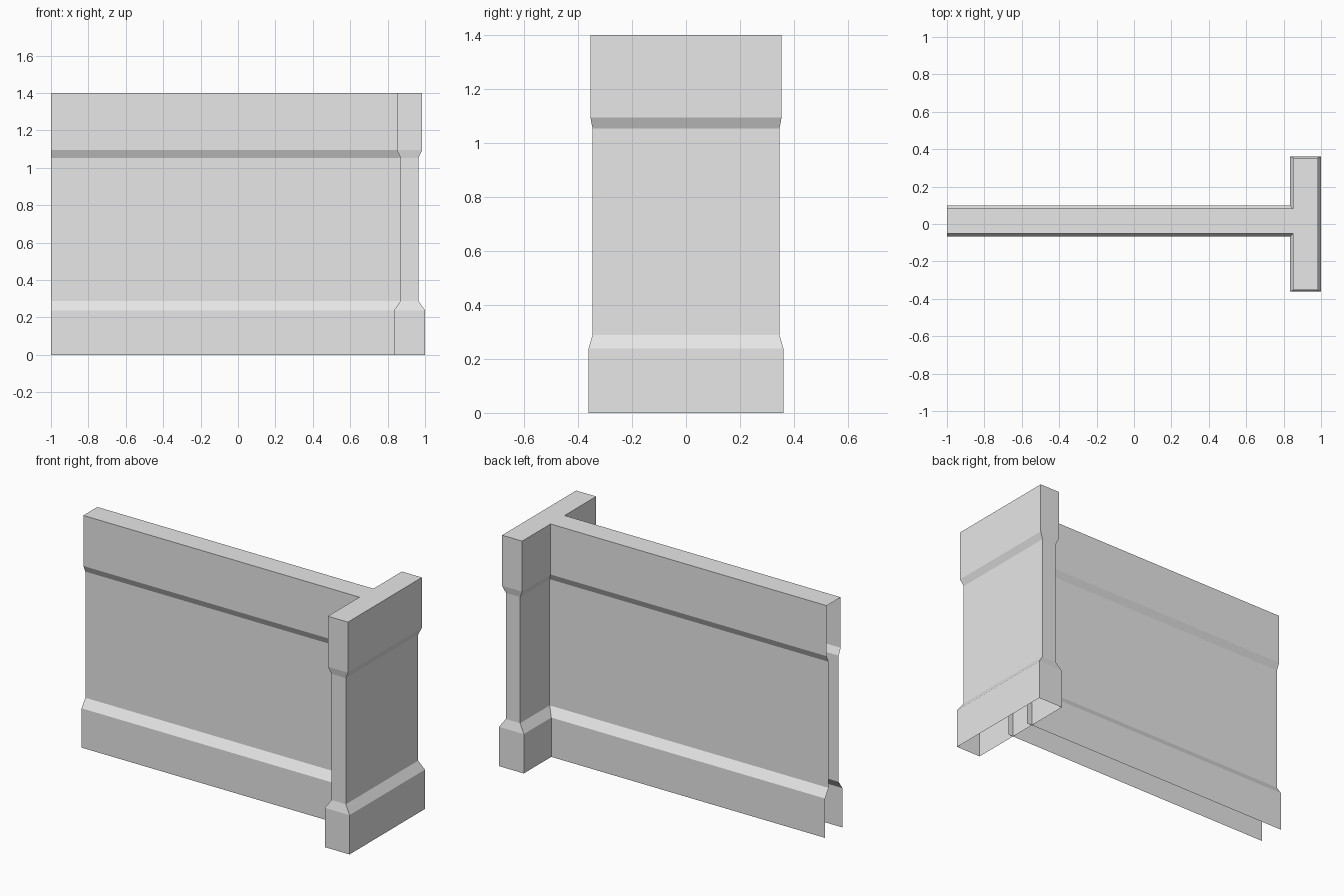
import bpy
import bmesh

cube = bpy.data.objects.get("Cube")
if cube:
    bpy.data.objects.remove(cube, do_unlink=True)

# Plain grey plaster
grey = bpy.data.materials.new("plain_grey")
grey.use_nodes = True
colour = (0.8, 0.8, 0.8, 1.0)
grey.diffuse_color = colour
grey.node_tree.nodes["Principled BSDF"].inputs["Base Color"].default_value = colour

# Heights of the moulding, with half thickness and half pier length at each
LEVELS = [
    (0.0, 0.083, 0.361),
    (0.238, 0.083, 0.361),
    (0.289, 0.048, 0.346),
    (1.053, 0.048, 0.346),
    (1.094, 0.067, 0.354),
    (1.4, 0.067, 0.354),
]
PIER_X = 0.917
WALL_Y = 0.015


def shell(name, rings, sides):
    """Thin stacked shell with a top and an open base; sides: 0 front, 1 +x, 2 back, 3 -x."""
    bm = bmesh.new()
    loops = []
    for x0, x1, y0, y1, z in rings:
        corners = [(x0, y0), (x1, y0), (x1, y1), (x0, y1)]
        loops.append([bm.verts.new((x, y, z)) for x, y in corners])
    for low, high in zip(loops, loops[1:]):
        for i in sides:
            j = (i + 1) % 4
            bm.faces.new((low[i], low[j], high[j], high[i]))
    bm.faces.new(loops[-1])
    mesh = bpy.data.meshes.new(name)
    bm.to_mesh(mesh)
    bm.free()
    mesh.materials.append(grey)
    obj = bpy.data.objects.new(name, mesh)
    bpy.context.collection.objects.link(obj)
    return obj


# Pier across the end of the wall, closed all round
shell("end_pier",
      [(PIER_X - t, PIER_X + t, -w, w, z) for z, t, w in LEVELS],
      range(4))

# Long wall, open at both ends, running just into the pier
inner = PIER_X - LEVELS[2][1]
top_end = PIER_X - LEVELS[-1][1]
shell("long_wall",
      [(-1.0, top_end if z == LEVELS[-1][0] else inner, WALL_Y - t, WALL_Y + t, z)
       for z, t, w in LEVELS],
      (0, 2))
